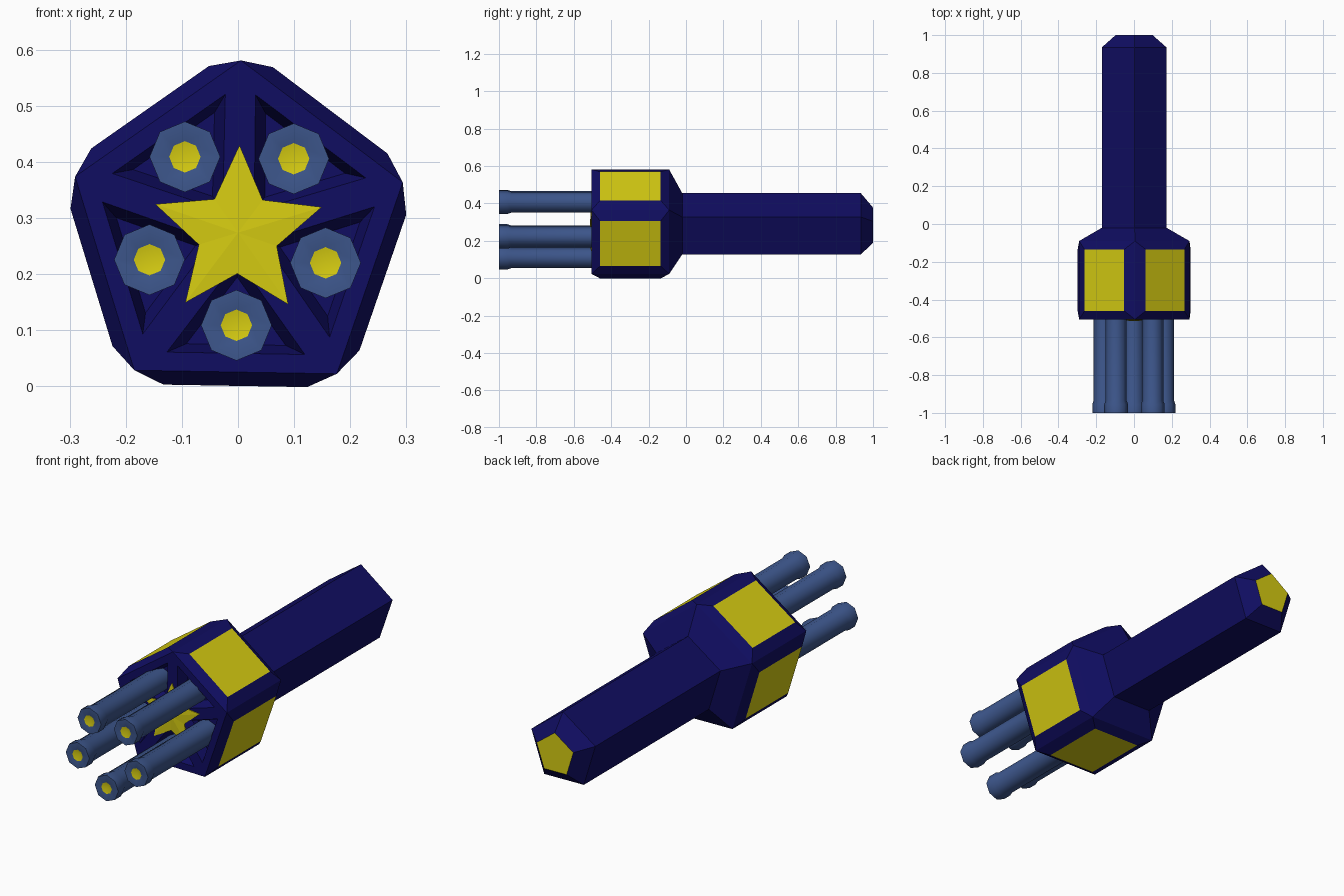
import bpy, bmesh, math
from mathutils import Vector

if "Cube" in bpy.data.objects:
    bpy.data.objects.remove(bpy.data.objects["Cube"])

Z0 = 0.274                      # height of the long axis
TURN = math.radians(89)         # direction of the first pentagon corner
STEP = math.radians(72)


def material(name, rgb):
    m = bpy.data.materials.new(name)
    m.use_nodes = True
    m.diffuse_color = (*rgb, 1)
    bsdf = m.node_tree.nodes["Principled BSDF"]
    bsdf.inputs["Base Color"].default_value = (*rgb, 1)
    bsdf.inputs["Roughness"].default_value = 0.6
    return m


NAVY = material("navy", (0.005, 0.004, 0.12))
YELLOW = material("yellow", (0.68, 0.61, 0.006))
STEEL = material("steel blue", (0.046, 0.093, 0.26))


def polar(r, a, y):
    return Vector((r * math.cos(a), y, Z0 + r * math.sin(a)))


def side_point(k, apothem, along, y):
    """Point beside pentagon edge k: distance from axis and offset along the edge."""
    a = TURN + (k + 0.5) * STEP
    return polar(apothem, a, y) + Vector((-math.sin(a), 0, math.cos(a))) * along


def finish(bm, name, mats):
    bmesh.ops.recalc_face_normals(bm, faces=bm.faces)
    me = bpy.data.meshes.new(name)
    bm.to_mesh(me)
    bm.free()
    for m in mats:
        me.materials.append(m)
    ob = bpy.data.objects.new(name, me)
    bpy.context.collection.objects.link(ob)
    return ob


def bridge(bm, a, b, skip=False):
    n = len(a)
    return [bm.faces.new((a[i], a[(i + 1) % n], b[(i + 1) % n], b[i])) for i in range(n)]


# Body: pentagonal drum, neck, shaft and tapered tail
FRONT, BACK, R = -0.505, -0.09, 0.307
bm = bmesh.new()
rings = []
for y, r in [(FRONT, R), (BACK, R), (-0.02, 0.18), (0.935, 0.18), (1.0, 0.103)]:
    rings.append([bm.verts.new(polar(r, TURN + k * STEP, y)) for k in range(5)])
for a, b in zip(rings[1:], rings[2:]):
    bridge(bm, a, b)
bm.faces.new(rings[-1]).material_index = 1

# Raised yellow panels on the five drum sides
for k in range(5):
    j = (k + 1) % 5
    outer = [rings[0][k], rings[0][j], rings[1][j], rings[1][k]]
    inner = [bm.verts.new(side_point(k, 0.273, s, y))
             for s, y in [(-0.128, -0.46), (0.128, -0.46), (0.128, -0.135), (-0.128, -0.135)]]
    bridge(bm, outer, inner)
    bm.faces.new(inner).material_index = 1

# Front plate with five triangular recesses between the spokes
centre = bm.verts.new((0, FRONT, Z0))
tris = []
for k in range(5):
    pts = [side_point(k, d, s, FRONT) for d, s in [(0.215, -0.123), (0.215, 0.123), (0.048, 0)]]
    mid = sum(pts, Vector()) / 3
    tri = [bm.verts.new(p) for p in pts]
    floor = [bm.verts.new(mid + (p - mid) * 0.72 + Vector((0, 0.05, 0))) for p in pts]
    bridge(bm, tri, floor)
    bm.faces.new(floor)
    bm.faces.new((rings[0][k], rings[0][(k + 1) % 5], tri[1], tri[0]))
    tris.append(tri)
for k in range(5):
    a, b = tris[k], tris[k - 1]
    bm.faces.new((rings[0][k], a[0], a[2], centre, b[2], b[1]))
finish(bm, "body", [NAVY, YELLOW])

# Star plate on the front
bm = bmesh.new()
rim, base = [], []
for i in range(10):
    r, a = (0.073 if i % 2 else 0.156), TURN + i * STEP / 2
    rim.append(bm.verts.new(polar(r, a, FRONT - 0.004)))
    base.append(bm.verts.new(polar(r, a, FRONT + 0.001)))
peak = bm.verts.new((0, FRONT - 0.008, Z0))
bridge(bm, rim, base)
for i in range(10):
    bm.faces.new((rim[i], rim[(i + 1) % 10], peak))
bm.faces.new(base)
finish(bm, "front_star", [YELLOW])

# Five barrels with flared muzzles and yellow bores
PROFILE = [(-0.445, 0.056), (-0.935, 0.056), (-0.955, 0.063), (-1.0, 0.063), (-1.0, 0.028)]
for k in range(5):
    c = side_point(k, 0.165, 0, 0)
    bm = bmesh.new()
    loops = []
    for y, r in PROFILE:
        loops.append([bm.verts.new((c.x + r * math.cos(i * math.pi / 4), y,
                                    c.z + r * math.sin(i * math.pi / 4))) for i in range(8)])
    for a, b in zip(loops, loops[1:]):
        bridge(bm, a, b)
    bm.faces.new(loops[0])
    bore = bm.verts.new((c.x, -0.985, c.z))
    for i in range(8):
        bm.faces.new((loops[-1][i], loops[-1][(i + 1) % 8], bore)).material_index = 1
    ob = finish(bm, f"barrel_{k + 1}", [STEEL, YELLOW])
    bpy.ops.object.select_all(action="DESELECT")
    ob.select_set(True)
    bpy.context.view_layer.objects.active = ob
    bpy.ops.object.shade_smooth_by_angle(angle=math.radians(50))
